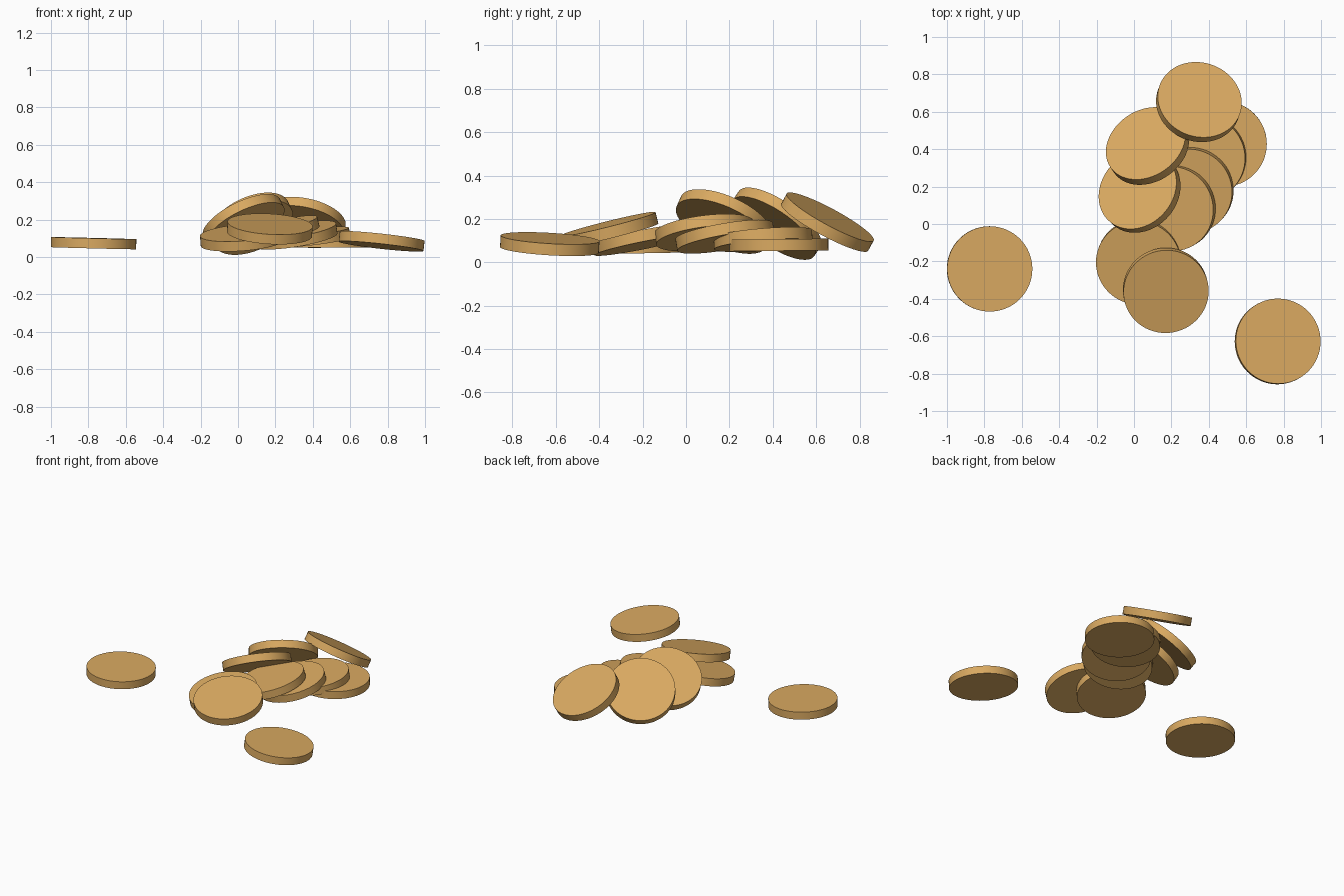
import bpy
from mathutils import Vector

if "Cube" in bpy.data.objects:
    bpy.data.objects.remove(bpy.data.objects["Cube"])

# One flat gold colour for every coin
gold = bpy.data.materials.new("gold")
gold.diffuse_color = (0.70, 0.40, 0.12, 1)
gold.use_nodes = True
gold.node_tree.nodes["Principled BSDF"].inputs["Base Color"].default_value = gold.diffuse_color

RADIUS, THICK = 0.228, 0.054


def coin(name, centre, normal):
    """Plain disc with its axis along the given normal."""
    bpy.ops.mesh.primitive_cylinder_add(vertices=64, radius=RADIUS, depth=THICK, location=centre)
    ob = bpy.context.object
    ob.name = name
    ob.rotation_euler = Vector((0, 0, 1)).rotation_difference(Vector(normal)).to_euler()
    ob.data.materials.append(gold)
    bpy.ops.object.shade_smooth_by_angle()


# Coins lying apart from the pile
coin("loose_coin_left", (-0.772, -0.24, 0.074), (0.025, -0.005, 1))
coin("loose_coin_right", (0.768, -0.628, 0.084), (0.11, 0.06, 1))

# Overlapping pair at the front
coin("front_coin_lower", (0.026, -0.203, 0.104), (-0.08, -0.20, 1))
coin("front_coin_upper", (0.17, -0.355, 0.150), (0.06, -0.25, 1))

# Shingled row of coins in the middle, lowest first
coin("row_coin_1", (0.482, 0.428, 0.080), (0.0, -0.01, 1))
coin("row_coin_2", (0.370, 0.355, 0.105), (-0.11, -0.08, 1))
coin("row_coin_3", (0.303, 0.180, 0.118), (-0.16, -0.17, 1))
coin("row_coin_4", (0.208, 0.085, 0.137), (-0.24, -0.13, 1))

# Steep coins leaning on the row
coin("leaning_coin_left", (0.030, 0.175, 0.188), (-0.41, 0.37, 0.83))
coin("leaning_coin_middle", (0.072, 0.417, 0.178), (-0.36, 0.53, 0.77))
coin("leaning_coin_back", (0.347, 0.652, 0.185), (0.17, 0.47, 0.87))
